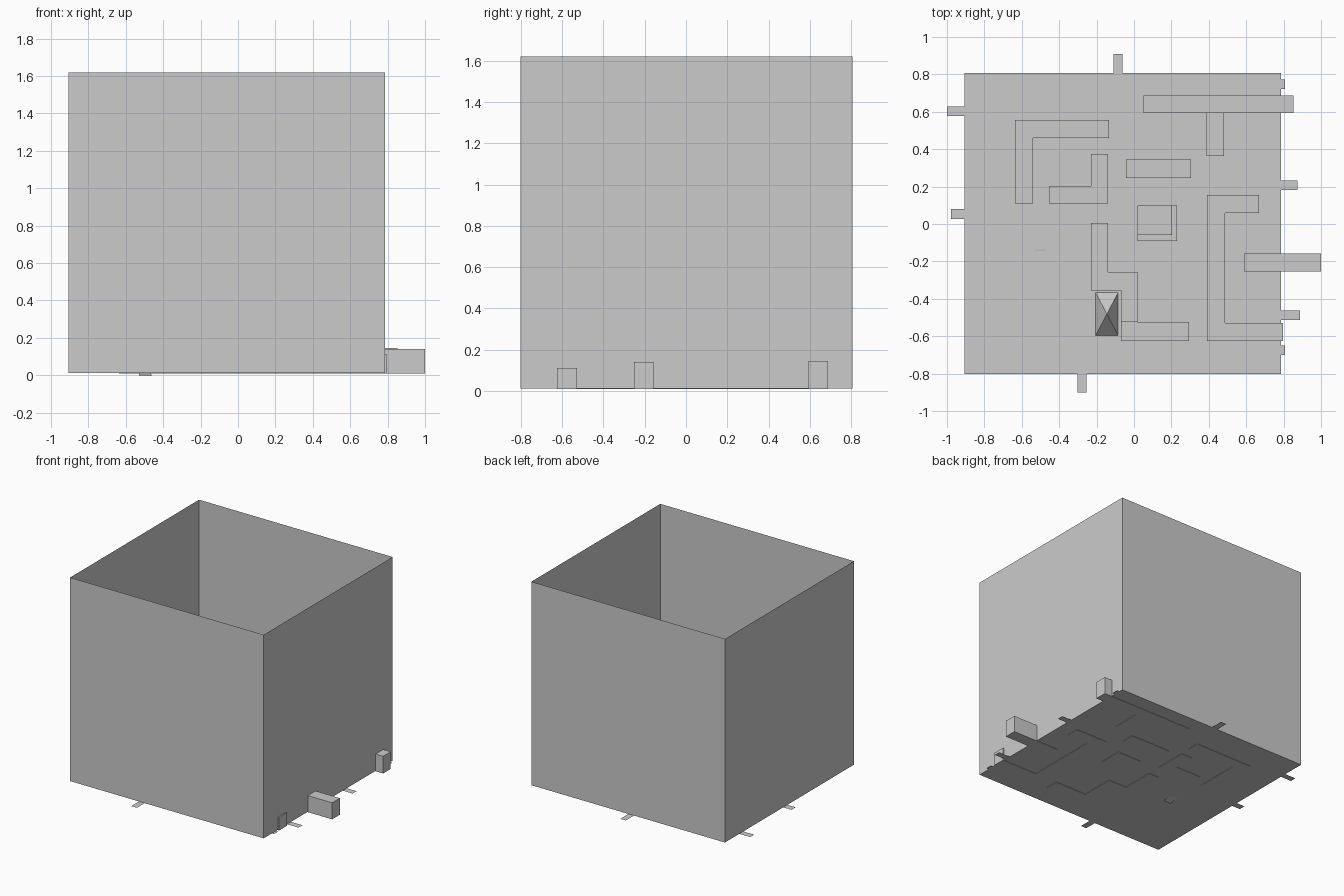
import bpy, bmesh

if "Cube" in bpy.data.objects:
    bpy.data.objects.remove(bpy.data.objects["Cube"])

grey = bpy.data.materials.new("plain grey")
grey.diffuse_color = (0.6, 0.6, 0.6, 1)
grey.use_nodes = True
grey.node_tree.nodes["Principled BSDF"].inputs["Base Color"].default_value = grey.diffuse_color


def make(name, bm, fix=True):
    if fix:
        bmesh.ops.recalc_face_normals(bm, faces=bm.faces)
    me = bpy.data.meshes.new(name)
    bm.to_mesh(me)
    bm.free()
    me.materials.append(grey)
    ob = bpy.data.objects.new(name, me)
    bpy.context.collection.objects.link(ob)
    return ob


def prism(name, outline, z0, z1):
    bm = bmesh.new()
    base = bm.faces.new([bm.verts.new((x, y, z0)) for x, y in outline])
    ext = bmesh.ops.extrude_face_region(bm, geom=[base], use_keep_orig=True)
    verts = [v for v in ext["geom"] if isinstance(v, bmesh.types.BMVert)]
    bmesh.ops.translate(bm, verts=verts, vec=(0, 0, z1 - z0))
    return make(name, bm)


def rect(x0, x1, y0, y1):
    return [(x0, y0), (x1, y0), (x1, y1), (x0, y1)]


def flat(name, outline, z):
    bm = bmesh.new()
    bm.faces.new([bm.verts.new((x, y, z)) for x, y in outline])
    return make(name, bm, False)


FLOOR, TOP = 0.012, 1.62
X0, X1, Y0, Y1 = -0.905, 0.787, -0.803, 0.806

# Ground and the four tall sheet walls, open at the top
flat("ground", rect(X0, X1, Y0, Y1), FLOOR)
corners = rect(X0, X1, Y0, Y1)
for i, side in enumerate(("front", "right", "back", "left")):
    (ax, ay), (bx, by) = corners[i], corners[(i + 1) % 4]
    bm = bmesh.new()
    bm.faces.new([bm.verts.new(p) for p in
                  ((ax, ay, FLOOR), (bx, by, FLOOR), (bx, by, TOP), (ax, ay, TOP))])
    make(side + "_wall", bm, False)

# Flat path strips that run out under the walls
paths = [
    (-1.0, -0.06, 0.578, 0.628), (-0.978, 0.39, 0.028, 0.08),
    (-0.11, -0.062, 0.03, 0.908), (-0.303, -0.253, -0.9, 0.08),
    (-0.11, 0.807, 0.723, 0.772), (-0.11, 0.873, 0.183, 0.232),
    (0.3, 0.887, -0.512, -0.462), (-0.3, 0.807, -0.7, -0.65),
]
for i, p in enumerate(paths):
    flat(f"path_{i + 1}", rect(*p), FLOOR + 0.0004)

# Low maze buildings
Z = 0.009
prism("corner_block", [(-0.635, 0.555), (-0.635, 0.11), (-0.54, 0.11),
                       (-0.54, 0.46), (-0.133, 0.46), (-0.133, 0.555)], Z, 0.13)
prism("hook_block", [(-0.455, 0.11), (-0.138, 0.11), (-0.138, 0.375),
                     (-0.23, 0.375), (-0.23, 0.203), (-0.455, 0.203)], Z, 0.13)
prism("bar_block", rect(-0.043, 0.305, 0.245, 0.345), Z, 0.13)
prism("step_block", [(-0.23, 0.005), (-0.23, -0.355), (-0.07, -0.355), (-0.07, -0.525),
                     (0.02, -0.525), (0.02, -0.257), (-0.14, -0.257), (-0.14, 0.005)], Z, 0.13)
prism("step_foot_block", rect(-0.07, 0.295, -0.625, -0.525), Z, 0.11)
prism("square_block", rect(0.02, 0.203, -0.06, 0.098), Z, 0.14)
prism("square_border", [(0.02, -0.09), (0.23, -0.09), (0.23, 0.098),
                        (0.203, 0.098), (0.203, -0.06), (0.02, -0.06)], Z, 0.11)
prism("bracket_block", [(0.39, 0.155), (0.39, -0.625), (0.797, -0.625), (0.797, -0.528),
                        (0.487, -0.528), (0.487, 0.06), (0.668, 0.06), (0.668, 0.155)], Z, 0.112)
prism("long_block", rect(0.05, 0.853, 0.593, 0.688), Z, 0.145)
prism("long_block_stem", rect(0.387, 0.482, 0.363, 0.593), Z, 0.13)
prism("entrance_block", rect(0.588, 1.0, -0.253, -0.157), Z, 0.14)

# Four-sided pyramid
bm = bmesh.new()
base = [bm.verts.new((x, y, FLOOR)) for x, y in rect(-0.205, -0.085, -0.595, -0.367)]
apex = bm.verts.new((-0.145, -0.481, 0.13))
bm.faces.new(base)
for i in range(4):
    bm.faces.new((base[i], base[(i + 1) % 4], apex))
make("pyramid", bm)

# Small tilted plate that just breaks through the ground
bm = bmesh.new()
bm.faces.new([bm.verts.new(p) for p in
              ((-0.53, -0.22, 0), (-0.46, -0.22, 0), (-0.47, -0.137, 0.013), (-0.53, -0.137, 0.013))])
make("sunken_plate", bm, False)
